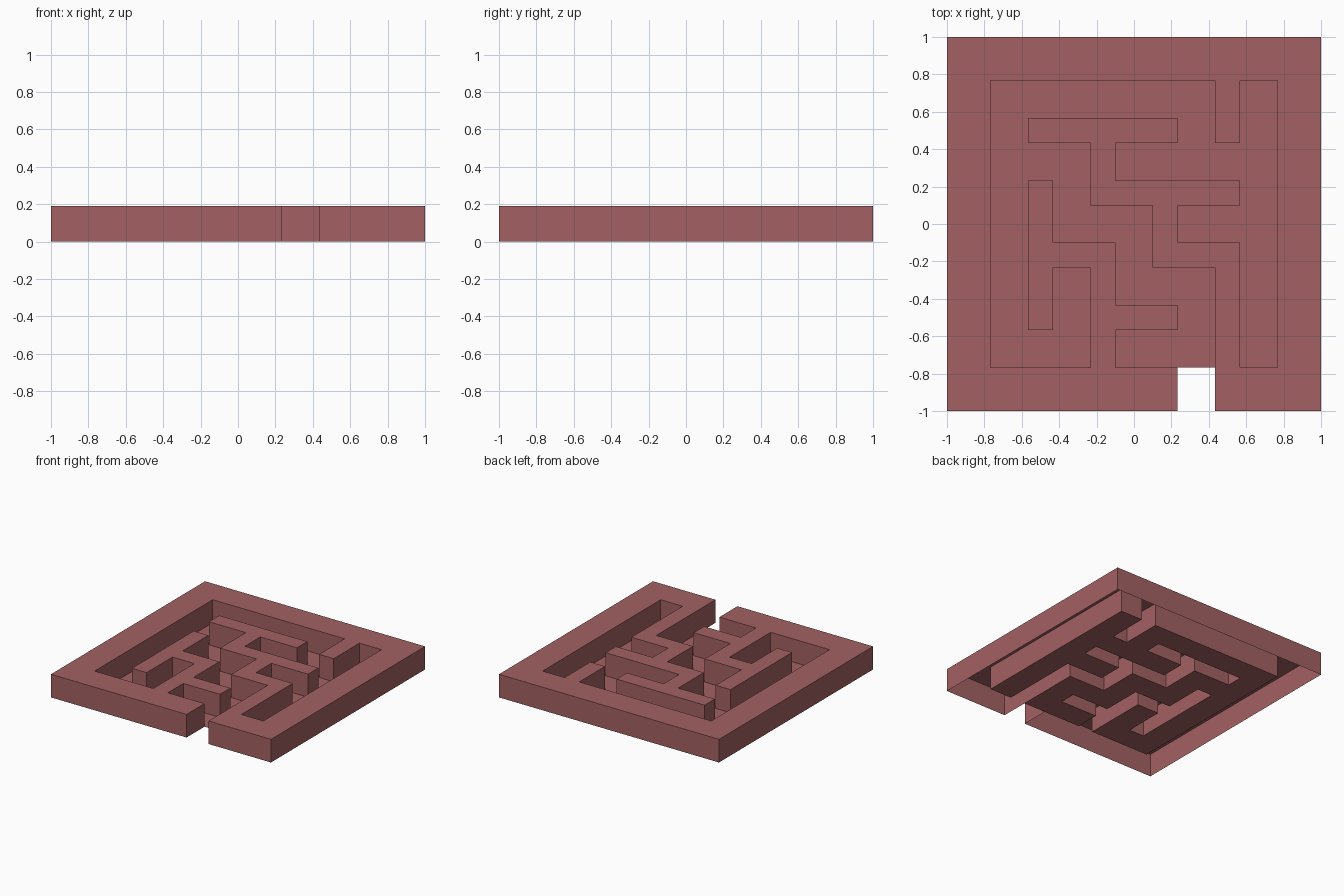
import bpy, bmesh

if "Cube" in bpy.data.objects:
    bpy.data.objects.remove(bpy.data.objects["Cube"])

HEIGHT = 0.19
# wall / channel boundaries, the same along x and y
LEVELS = [-0.767, -0.567, -0.433, -0.233, -0.1, 0.1, 0.233, 0.433, 0.567, 0.767]

# outline of the winding channel: each pair is an x level and a y level
ROUTE = ("70 73 53 55 35 37 17 18 68 67 47 46 86 85 65 64 84 80 90 99 89 87 77 79 "
         "09 00 30 33 23 21 11 16 26 24 44 42 62 61 41 40 60")
channel = [(LEVELS[int(p[0])], LEVELS[int(p[1])]) for p in ROUTE.split()]

mat = bpy.data.materials.new("brick_red")
mat.diffuse_color = (0.37, 0.12, 0.125, 1)
mat.use_nodes = True
mat.node_tree.nodes["Principled BSDF"].inputs["Base Color"].default_value = mat.diffuse_color


def make_object(name, build):
    bm = bmesh.new()
    build(bm)
    mesh = bpy.data.meshes.new(name)
    bm.to_mesh(mesh)
    bm.free()
    mesh.materials.append(mat)
    obj = bpy.data.objects.new(name, mesh)
    bpy.context.collection.objects.link(obj)


# hedge walls: flat top with side faces, open underneath
def build_walls(bm):
    gap_l, gap_r = LEVELS[6], LEVELS[7]
    outline = [(gap_l, -1), (-1, -1), (-1, 1), (1, 1), (1, -1), (gap_r, -1)] + channel
    outline.reverse()
    low = [bm.verts.new((x, y, 0)) for x, y in outline]
    high = [bm.verts.new((x, y, HEIGHT)) for x, y in outline]
    bm.faces.new(high)
    for i in range(len(outline)):
        j = (i + 1) % len(outline)
        bm.faces.new((low[i], low[j], high[j], high[i]))
    bm.normal_update()
    bmesh.ops.triangulate(bm, faces=[f for f in bm.faces if len(f.verts) > 4])
    bmesh.ops.dissolve_limit(bm, angle_limit=0.01, verts=bm.verts, edges=bm.edges)


# channel floor: a thin sheet at ground level, stopping at the entrance
def build_floor(bm):
    face = bm.faces.new([bm.verts.new((x, y, 0)) for x, y in channel])
    face.normal_update()
    if face.normal.z < 0:
        face.normal_flip()


make_object("maze_walls", build_walls)
make_object("maze_floor", build_floor)
